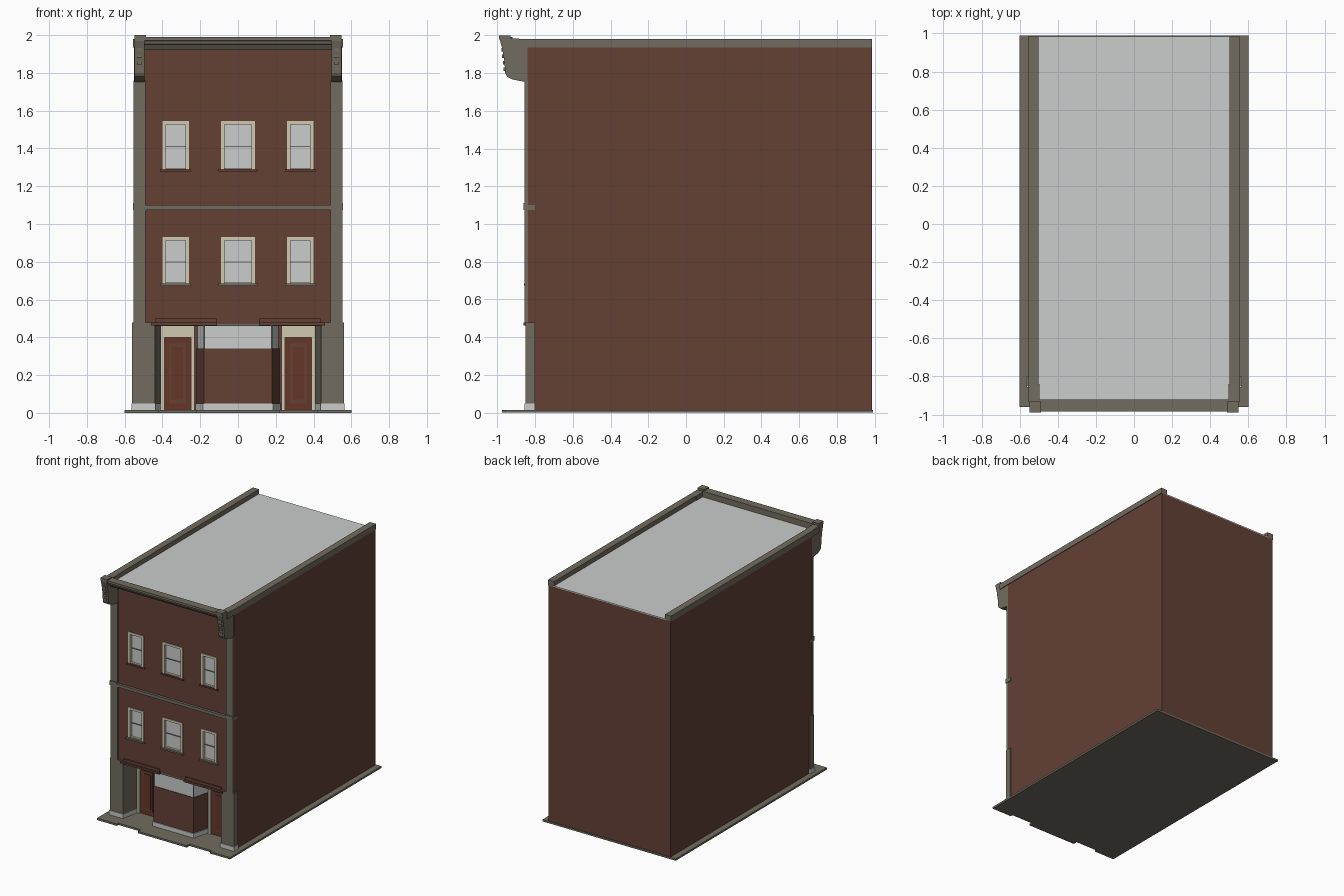
import bpy, bmesh

if "Cube" in bpy.data.objects:
    bpy.data.objects.remove(bpy.data.objects["Cube"])


def material(name, rgb):
    m = bpy.data.materials.new(name)
    m.diffuse_color = (*rgb, 1)
    m.use_nodes = True
    m.node_tree.nodes["Principled BSDF"].inputs["Base Color"].default_value = m.diffuse_color
    return m


BRICK = material("brick", (0.125, 0.052, 0.036))
STONE = material("taupe stone", (0.165, 0.15, 0.115))
GREY = material("light grey", (0.59, 0.61, 0.60))
CREAM = material("cream", (0.62, 0.59, 0.44))
DOOR = material("door red", (0.13, 0.036, 0.022))


def finish(name, bm, mat):
    bmesh.ops.recalc_face_normals(bm, faces=bm.faces)
    me = bpy.data.meshes.new(name)
    bm.to_mesh(me)
    bm.free()
    me.materials.append(mat)
    ob = bpy.data.objects.new(name, me)
    bpy.context.collection.objects.link(ob)
    return ob


def boxes(name, mat, *specs):
    """One object from boxes given as (x0, x1, y0, y1, z0, z1)."""
    bm = bmesh.new()
    for x0, x1, y0, y1, z0, z1 in specs:
        vs = bmesh.ops.create_cube(bm, size=1)["verts"]
        for v in vs:
            v.co = (x1 if v.co.x > 0 else x0, y1 if v.co.y > 0 else y0,
                    z1 if v.co.z > 0 else z0)
    return finish(name, bm, mat)


def prism(name, mat, pts, lo, hi, axis="z"):
    """Extrude an (x, y) outline along z, or a (y, z) outline along x."""
    bm = bmesh.new()
    at = (lambda p, h: (p[0], p[1], h)) if axis == "z" else (lambda p, h: (h, p[0], p[1]))
    a = [bm.verts.new(at(p, lo)) for p in pts]
    b = [bm.verts.new(at(p, hi)) for p in pts]
    bm.faces.new(a)
    bm.faces.new(b)
    for i in range(len(pts)):
        j = (i + 1) % len(pts)
        bm.faces.new((a[i], a[j], b[j], b[i]))
    return finish(name, bm, mat)


def mirrored(half):
    """Complete a half outline, running along +x, across x = 0."""
    return half + [(-x, y) for x, y in reversed(half)]


# Pavement slab with stepped front edge
prism("pavement", STONE, mirrored([(.22, -.975), (.22, -.94), (.42, -.94), (.42, -.96),
                                   (.6, -.96), (.6, .99)]), 0, .015)

# Brick body: recessed ground floor and upper block
prism("ground_floor", BRICK, mirrored([(.5, -.69), (.5, -.80), (.55, -.80), (.55, .985)]), .015, .465)
boxes("upper_body", BRICK, (-.55, .55, -.81, .985, .465, 1.935))

# Facade sheet with window openings
windows = [(cx, hw, z0, z1) for cx, hw in ((-.33, .07), (0, .09), (.33, .07))
           for z0, z1 in ((.685, .93), (1.29, 1.545))]
xs = sorted({-.55, .55} | {cx + s * hw for cx, hw, _, _ in windows for s in (-1, 1)})
zs = [.47, .685, .93, 1.29, 1.545, 1.935]
bm = bmesh.new()
grid = [[bm.verts.new((x, -.84, z)) for z in zs] for x in xs]
for i in range(len(xs) - 1):
    for k in range(len(zs) - 1):
        if not (i % 2 and k % 2):
            bm.faces.new((grid[i][k], grid[i + 1][k], grid[i + 1][k + 1], grid[i][k + 1]))
ext = bmesh.ops.extrude_face_region(bm, geom=bm.faces[:])["geom"]
bmesh.ops.translate(bm, vec=(0, .03, 0), verts=[g for g in ext if isinstance(g, bmesh.types.BMVert)])
finish("facade", bm, BRICK)

# Windows: glass, frame, middle rail and sill
for cx, hw, z0, z1 in windows:
    a, b, t = cx - hw, cx + hw, .018
    boxes("window_glass", GREY, (a, b, -.822, -.815, z0, z1))
    boxes("window_frame", CREAM, (a, a + t, -.846, -.812, z0, z1), (b - t, b, -.846, -.812, z0, z1),
          (a + t, b - t, -.846, -.812, z1 - t, z1), (a + t, b - t, -.838, -.812, z0, z0 + .006))
    zm = (z0 + z1) / 2 - .008
    boxes("window_rail", STONE, (a + t, b - t, -.828, -.815, zm - .003, zm + .003))
    if z0 < 1:
        boxes("window_sill", STONE, (a - .012, b + .012, -.858, -.83, z0 - .012, z0))
    else:
        boxes("window_sill", BRICK, (a - .012, b + .012, -.85, -.83, z0 - .012, z0))

# Stone string course
boxes("string_course", STONE, (-.555, .555, -.86, -.80, 1.075, 1.10),
      (-.555, -.49, -.862, -.84, 1.10, 1.112), (.49, .555, -.862, -.84, 1.10, 1.112))

# Shop recess ceiling
boxes("recess_ceiling", STONE, (-.5, .5, -.84, -.69, .46, .47))

# Display bay: plinth, panel, glass, flush with the facade
def bay(g):
    return [(-.18 - g, -.83 - g), (.18 + g, -.83 - g), (.22 + g, -.685), (-.22 - g, -.685)]


prism("bay_plinth", GREY, bay(.006), .015, .05)
prism("bay_panel", BRICK, bay(0), .05, .34)
prism("bay_glass", GREY, bay(-.004), .34, .462)

# Cornice along the front
prism("cornice", STONE, [(-.985, 1.99), (-.92, 1.99), (-.92, 1.937), (-.82, 1.937), (-.82, 1.92),
                         (-.93, 1.92), (-.95, 1.95), (-.968, 1.952), (-.972, 1.968), (-.985, 1.972)],
      -.5, .5, "x")
# Flat roof
boxes("roof", GREY, (-.505, .505, -.925, .985, 1.935, 1.943))

bracket = [(-.985, 1.985), (-.84, 1.98), (-.84, 1.75), (-.87, 1.756), (-.92, 1.766), (-.948, 1.78),
           (-.958, 1.80), (-.962, 1.86), (-.974, 1.93), (-.985, 1.97)]

# Parts on both sides
for s in (-1, 1):
    def sbox(name, mat, *specs):
        return boxes(name, mat, *[(min(s * x0, s * x1), max(s * x0, s * x1), *r)
                                  for x0, x1, *r in specs])

    # Ground floor pier with splayed inner face
    prism("pier", STONE, [(s * x, y) for x, y in ((.56, -.80), (.56, -.85), (.44, -.85), (.41, -.685),
                                                 (.52, -.685), (.52, -.80))], .05, .478)
    prism("pier_plinth", GREY, [(s * x, y) for x, y in ((.565, -.80), (.565, -.857), (.437, -.857),
                                                        (.405, -.685), (.52, -.685), (.52, -.80))], .015, .05)
    # Upper pilaster
    sbox("pilaster", STONE, (.49, .552, -.855, -.838, .478, 1.76))
    # Canopy ledge over the door
    sbox("door_canopy", BRICK, (.11, .46, -.862, -.83, .463, .478), (.115, .44, -.85, -.83, .478, .50))
    # Door, frame and panel mouldings
    sbox("door_frame", CREAM, (.23, .25, -.715, -.685, .015, .46), (.39, .41, -.715, -.685, .015, .46),
         (.25, .39, -.71, -.685, .40, .46))
    sbox("door", DOOR, (.25, .39, -.70, -.685, .015, .40))
    sbox("door_panel", BRICK, (.275, .365, -.706, -.69, .05, .37))
    sbox("door_moulding", DOOR, (.29, .35, -.711, -.70, .07, .35))
    # Bay corner post
    sbox("bay_post", STONE, (.176, .182, -.834, -.826, .34, .462))
    # Parapet coping
    sbox("coping", STONE, (.5, .555, -.93, .985, 1.934, 1.98))
    # End bracket with cap and side scroll
    prism("bracket", STONE, bracket, s * .495, s * .548, "x")
    sbox("bracket_cap", STONE, (.488, .548, -.99, -.93, 1.978, 2.0))
    for k in range(4):
        z, y = 1.81 + .035 * k, -.966 - .004 * k
        sbox("bracket_rib", STONE, (.508, .535, y, -.94, z, z + .018))
